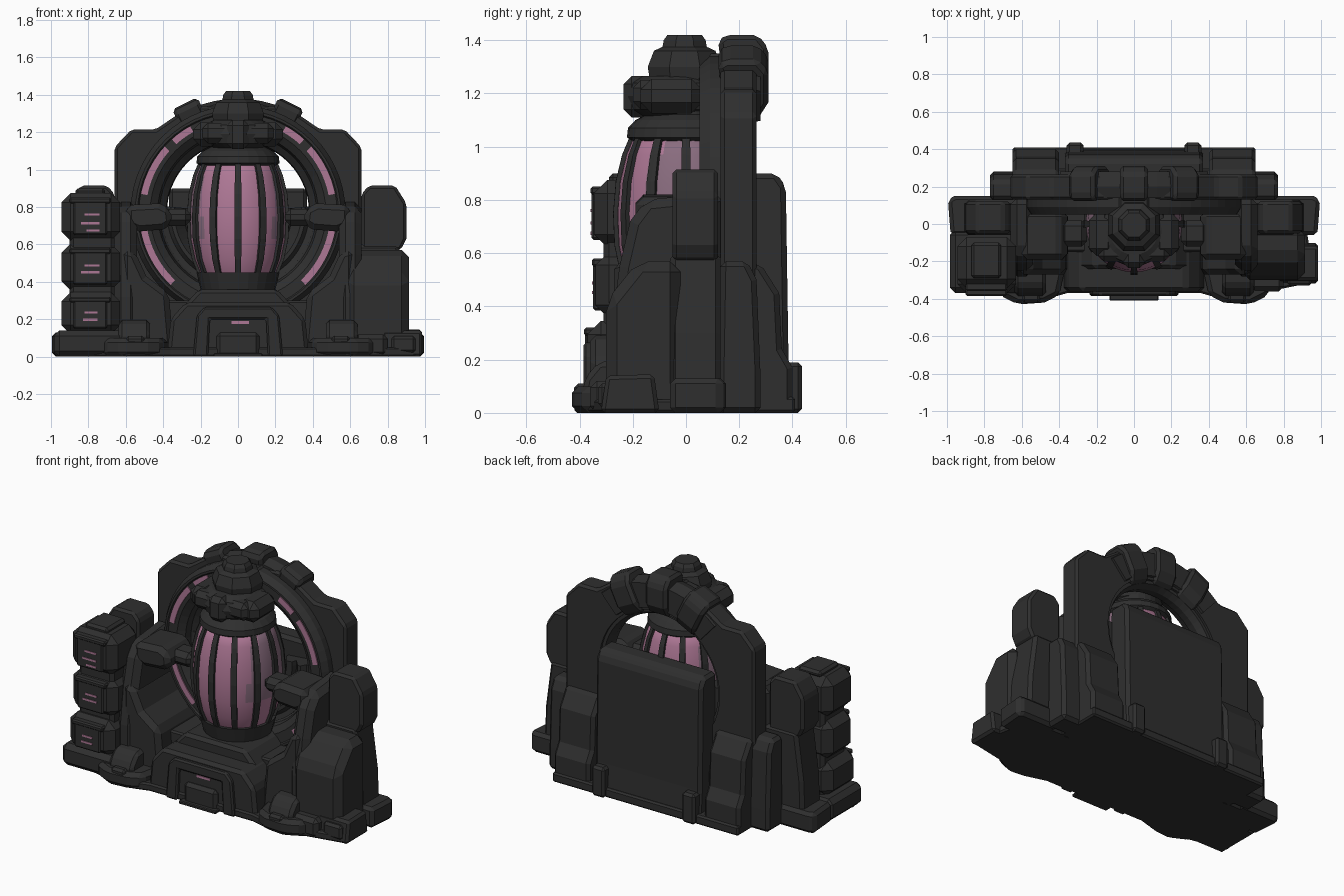
import bpy, bmesh, math
from mathutils import Vector, Matrix


def material(name, rgb):
    m = bpy.data.materials.new(name)
    m.diffuse_color = (*rgb, 1)
    return m


DARK = material("dark grey", (0.028, 0.028, 0.028))
PINK = material("pink glow", (0.42, 0.185, 0.30))
MAUVE = material("dull mauve", (0.25, 0.15, 0.21))


def make(name, verts, faces, bevel=0.0, mat=DARK, mirror=False, seg=1):
    bm = bmesh.new()
    for s in ((1, -1) if mirror else (1,)):
        vs = [bm.verts.new((s * v[0], v[1], v[2])) for v in verts]
        for f in faces:
            bm.faces.new([vs[i] for i in f])
    bmesh.ops.remove_doubles(bm, verts=bm.verts, dist=1e-5)
    bmesh.ops.recalc_face_normals(bm, faces=bm.faces)
    me = bpy.data.meshes.new(name)
    bm.to_mesh(me)
    bm.free()
    me.materials.append(mat)
    ob = bpy.data.objects.new(name, me)
    bpy.context.collection.objects.link(ob)
    if bevel:
        b = ob.modifiers.new("bevel", 'BEVEL')
        b.width, b.segments, b.angle_limit = bevel, seg, math.radians(30)
    return ob


def prism(name, pts, axis, a, b, bevel=0.02, **kw):
    """Extrude a 2D outline: axis y takes (x, z), x takes (y, z), z takes (x, y)."""
    put = {'y': lambda p, t: (p[0], t, p[1]), 'x': lambda p, t: (t, p[0], p[1]),
           'z': lambda p, t: (p[0], p[1], t)}[axis]
    n = len(pts)
    verts = [put(p, a) for p in pts] + [put(p, b) for p in pts]
    faces = [list(range(n)), list(range(n, 2 * n))]
    faces += [[i, (i + 1) % n, n + (i + 1) % n, n + i] for i in range(n)]
    return make(name, verts, faces, bevel, **kw)


def box(name, x0, x1, y0, y1, z0, z1, bevel=0.02, **kw):
    return prism(name, [(x0, y0), (x1, y0), (x1, y1), (x0, y1)], 'z', z0, z1, bevel, **kw)


def sweep(name, prof, a0, a1, n, axis='z', c=(0, 0, 0), **kw):
    """Turn a closed (radius, height) profile about z or y, fully or over an arc."""
    full = abs(a1 - a0) >= 360
    rows, k = (n if full else n + 1), len(prof)
    verts = []
    for i in range(rows):
        t = math.radians(a0 + (a1 - a0) * i / n)
        for r, h in prof:
            p = (r * math.cos(t), r * math.sin(t), h) if axis == 'z' else (r * math.cos(t), h, r * math.sin(t))
            verts.append(Vector(p) + Vector(c))
    faces = [[i * k + j, i * k + (j + 1) % k, ((i + 1) % rows) * k + (j + 1) % k, ((i + 1) % rows) * k + j]
             for i in range(n) for j in range(k)]
    if not full:
        faces += [list(range(k)), list(range((rows - 1) * k, rows * k))]
    return make(name, verts, faces, **kw)


CZ = 0.77  # height of the ring centre

# Arch frame with a round opening
half = [(0.63, 0), (0.66, 0.5), (0.66, 1.12), (0.57, 1.215), (0.44, 1.215), (0.33, 1.29), (0.2, 1.34)]
frame = prism("arch_frame", half + [(-x, z) for x, z in reversed(half)], 'y', 0.13, 0.265, 0.015)
cut = sweep("opening_cutter", [(0, -0.3), (0.42, -0.3), (0.42, 0.6), (0, 0.6)], 0, 360, 48, 'y', (0, 0, CZ))
cut.hide_render = True
cut.hide_viewport = True
boo = frame.modifiers.new("opening", 'BOOLEAN')
boo.object, boo.operation, boo.solver = cut, 'DIFFERENCE', 'EXACT'

# Stepped ring around the opening
sweep("arch_ring", [(0.4, 0.25), (0.38, 0.21), (0.385, 0.16), (0.42, 0.13), (0.43, 0.09), (0.47, 0.06), (0.53, 0.06),
                    (0.537, 0.05), (0.55, 0.05), (0.575, 0.09), (0.575, 0.2), (0.53, 0.25)], 0, 360, 56, 'y', (0, 0, CZ))
sweep("lower_bowl", [(0.2, 0.2), (0.24, 0.14), (0.28, 0.14), (0.29, 0.17), (0.34, 0.11), (0.36, 0.11),
                     (0.38, 0.14), (0.41, 0.13), (0.41, 0.24), (0.2, 0.24)], 175, 365, 36, 'y', (0, 0, CZ))
# Glowing strips on the ring
for i, (a0, a1) in enumerate([(119, 132), (138, 169), (191, 227)]):
    sweep(f"ring_light_{i}", [(0.493, 0.054), (0.528, 0.054), (0.528, 0.062), (0.493, 0.062)],
          a0, a1, 14, 'y', (0, 0, CZ), mat=PINK, mirror=True)

# Segmented lobes over the crown of the arch
for i, a in enumerate((-26, 0, 26)):
    lobe = prism("crown_lobe", [(0.13, 0.55), (0.12, 0.63), (0.15, 0.65), (0.27, 0.65), (0.31, 0.6),
                                (0.31, 0.47), (0.27, 0.4), (0.2, 0.4)], 'x', -0.075, 0.075, 0.02)
    lobe.matrix_world = Matrix.Translation((0, 0, CZ)) @ Matrix.Rotation(math.radians(a), 4, 'Y')
sweep("crown_band", [(0.41, 0.14), (0.59, 0.14), (0.61, 0.2), (0.59, 0.28), (0.44, 0.28)], 48, 132, 14, 'y', (0, 0, CZ))

# Glowing egg core
curve = [(0.14, 0.35), (0.19, 0.42), (0.23, 0.52), (0.253, 0.63), (0.258, 0.75), (0.248, 0.87), (0.224, 0.97), (0.19, 1.05)]
egg = sweep("core_glass", [(0, 0.35)] + curve + [(0, 1.05)], 0, 360, 48, mat=PINK)
egg.data.materials.append(MAUVE)
for p in egg.data.polygons:
    p.use_smooth = True
    if abs(p.center.x) > 0.19 and p.center.z > 0.63:
        p.material_index = 1
# Ribs, cup and cap of the core
rib = [(r + 0.016, z) for r, z in curve] + [(r - 0.02, z) for r, z in reversed(curve)]
for i in range(12):
    sweep("core_rib", rib, i * 30 - 4, i * 30 + 4, 2)
sweep("core_cup", [(0, 0.26), (0.2, 0.26), (0.23, 0.33), (0.2, 0.36), (0.222, 0.45), (0.19, 0.45), (0, 0.4)], 0, 360, 24)
sweep("core_cap", [(0, 1.0), (0.2, 1.02), (0.222, 1.035), (0.218, 1.07), (0.19, 1.1), (0.15, 1.12), (0.15, 1.2), (0, 1.2)],
      0, 360, 24)

# Head clamp above the core
sweep("head_collar", [(0, 1.11), (0.13, 1.115), (0.175, 1.14), (0.19, 1.19), (0.175, 1.24), (0.13, 1.265), (0, 1.27)],
      0, 360, 24, c=(0, -0.035, 0))
sweep("head_dome", [(0, 1.22), (0.14, 1.24), (0.15, 1.3), (0.125, 1.36), (0.09, 1.375), (0.085, 1.4), (0.07, 1.42), (0, 1.42)],
      22.5, 382.5, 8, c=(0, -0.005, 0))
box("collar_horn", 0.1, 0.24, -0.17, 0.06, 1.125, 1.255, 0.04, mirror=True)
box("collar_front", -0.06, 0.06, -0.235, -0.1, 1.11, 1.265, 0.03)
box("collar_link", -0.19, 0.19, -0.2, -0.05, 1.14, 1.25, 0.03)
box("head_bridge", -0.1, 0.1, 0, 0.2, 1.17, 1.35, 0.03)

# Side clamps gripping the core
prism("clamp_hand", [(0.35, 0.71), (0.4, 0.68), (0.53, 0.67), (0.6, 0.7), (0.6, 0.81), (0.42, 0.82), (0.36, 0.79)],
      'y', -0.19, 0.07, 0.03, mirror=True)
box("clamp_finger", 0.25, 0.4, -0.12, 0.02, 0.7, 0.79, 0.03, mirror=True)

# Shoulders
prism("shoulder", [(-0.28, 0), (-0.28, 0.32), (-0.25, 0.55), (-0.21, 0.72), (-0.15, 0.8), (0.14, 0.83), (0.14, 0)],
      'x', 0.54, 0.66, 0.035, mirror=True)
prism("lower_shoulder", [(0.34, 0), (0.62, 0), (0.62, 0.58), (0.55, 0.56), (0.49, 0.43), (0.37, 0.34)],
      'y', -0.27, 0.15, 0.03, mirror=True)

# Outer pillars and stepped columns beside the frame
prism("pillar_head", [(0.66, 0.57), (0.87, 0.57), (0.9, 0.63), (0.9, 0.82), (0.84, 0.915), (0.7, 0.915), (0.66, 0.87)],
      'y', -0.05, 0.12, 0.015, mirror=True)
prism("pillar_base", [(0.6, 0), (0.91, 0), (0.9, 0.3), (0.86, 0.6), (0.6, 0.6)], 'y', -0.06, 0.13, 0.02, mirror=True)
prism("pillar_foot", [(0.7, -0.06), (0.98, -0.06), (0.995, 0.13), (0.96, 0.15), (0.7, 0.15)], 'z', 0, 0.13, 0.02, mirror=True)
prism("side_column", [(0.12, 0), (0.28, 0), (0.28, 0.14), (0.265, 0.5), (0.23, 0.57), (0.13, 0.57)],
      'x', 0.6, 0.77, 0.02, mirror=True)

# Large block on the right
prism("right_block", [(-0.3, 0), (-0.3, 0.42), (-0.18, 0.57), (-0.02, 0.57), (-0.02, 0)], 'x', 0.58, 0.915, 0.04)
prism("right_foot", [(-0.32, 0), (-0.3, 0.14), (-0.12, 0.145), (-0.1, 0)], 'x', 0.77, 0.985, 0.015)
box("right_foot_plate", 0.82, 0.95, -0.33, -0.27, 0.02, 0.11, 0.015)

# Stack of three containers on the left
box("stack_base", -0.985, -0.6, -0.37, -0.03, 0, 0.14, 0.03)
box("stack_core", -0.9, -0.66, -0.31, -0.08, 0.1, 0.85, 0.02)
for i, (z0, z1, y0) in enumerate([(0.12, 0.345, -0.38), (0.355, 0.605, -0.35), (0.62, 0.875, -0.355)]):
    box(f"container_{i}", -0.945, -0.63, y0 + 0.01, -0.07, z0, z1, 0.05)
    box(f"container_lid_{i}", -0.88, -0.7, y0, y0 + 0.05, z0 + 0.03, z1 - 0.03, 0.008)
    box(f"container_latch_{i}", -0.9, -0.68, y0 - 0.004, y0 + 0.06, z1 - 0.055, z1 - 0.025, 0.008)
# Container lights: left end, right end, height, front
for x0, x1, z, y in [(-0.82, -0.74, 0.76, -0.355), (-0.84, -0.74, 0.713, -0.355), (-0.81, -0.74, 0.675, -0.355),
                     (-0.82, -0.74, 0.488, -0.35), (-0.84, -0.74, 0.452, -0.35),
                     (-0.82, -0.75, 0.236, -0.38), (-0.83, -0.75, 0.198, -0.38)]:
    box("container_light", x0, x1, y - 0.003, y + 0.003, z - 0.006, z + 0.006, 0, mat=PINK)
box("container_top", -0.87, -0.71, -0.29, -0.1, 0.86, 0.9, 0.015)

# Front base with its door
prism("front_base", [(-0.38, 0), (-0.36, 0.2), (-0.28, 0.29), (0.28, 0.29), (0.36, 0.2), (0.38, 0)], 'y', -0.36, 0.1, 0.02)
prism("core_step", [(-0.3, 0.26), (-0.21, 0.36), (0.21, 0.36), (0.3, 0.26)], 'y', -0.24, 0.15, 0.02)
prism("door_frame", [(-0.24, 0), (-0.22, 0.22), (-0.18, 0.265), (0.18, 0.265), (0.22, 0.22), (0.24, 0),
                     (0.16, 0), (0.15, 0.2), (-0.15, 0.2), (-0.16, 0)], 'y', -0.385, -0.3, 0.01)
box("door_panel", -0.115, 0.115, -0.385, -0.33, 0, 0.13, 0.02)
box("door_light", -0.035, 0.06, -0.364, -0.357, 0.176, 0.19, 0, mat=PINK)
box("door_sill", -0.13, 0.13, -0.41, -0.34, 0, 0.02, 0.005)

# Rugged feet and ledges around the front
prism("apron", [(-0.36, -0.37), (0.36, -0.37), (0.5, -0.41), (0.6, -0.42), (0.72, -0.36), (0.97, -0.31), (0.9, 0.1),
                (-0.9, 0.1), (-0.97, -0.31), (-0.72, -0.36), (-0.6, -0.42), (-0.5, -0.41)], 'z', 0, 0.05, 0.01)
prism("front_foot", [(0.4, -0.38), (0.48, -0.42), (0.62, -0.43), (0.72, -0.38), (0.76, -0.2), (0.36, -0.2)],
      'z', 0, 0.1, 0.025, mirror=True)
prism("foot_block", [(-0.4, 0), (-0.38, 0.13), (-0.33, 0.19), (-0.24, 0.2), (-0.24, 0)], 'x', 0.47, 0.64, 0.02, mirror=True)
box("foot_cap", 0.5, 0.6, -0.42, -0.36, 0.03, 0.11, 0.015, mirror=True)
box("side_ledge", 0.62, 0.8, -0.36, -0.2, 0, 0.12, 0.025, mirror=True)
box("inner_fill", -0.58, 0.58, -0.15, 0.3, 0, 0.3, 0.01)

# Back panel with feet and buttresses
prism("back_panel", [(0.2, 0), (0.4, 0), (0.385, 0.2), (0.375, 0.85), (0.34, 0.9), (0.22, 0.9)], 'x', -0.37, 0.37, 0.02)
box("panel_foot", 0.27, 0.36, 0.34, 0.435, 0, 0.19, 0.015, mirror=True)
prism("buttress", [(0.2, 0), (0.4, 0), (0.4, 0.17), (0.36, 0.24), (0.35, 0.45), (0.28, 0.56), (0.2, 0.56)],
      'x', 0.4, 0.65, 0.02, mirror=True)
box("back_plinth", -0.65, 0.65, 0.1, 0.41, 0, 0.06, 0.01)
